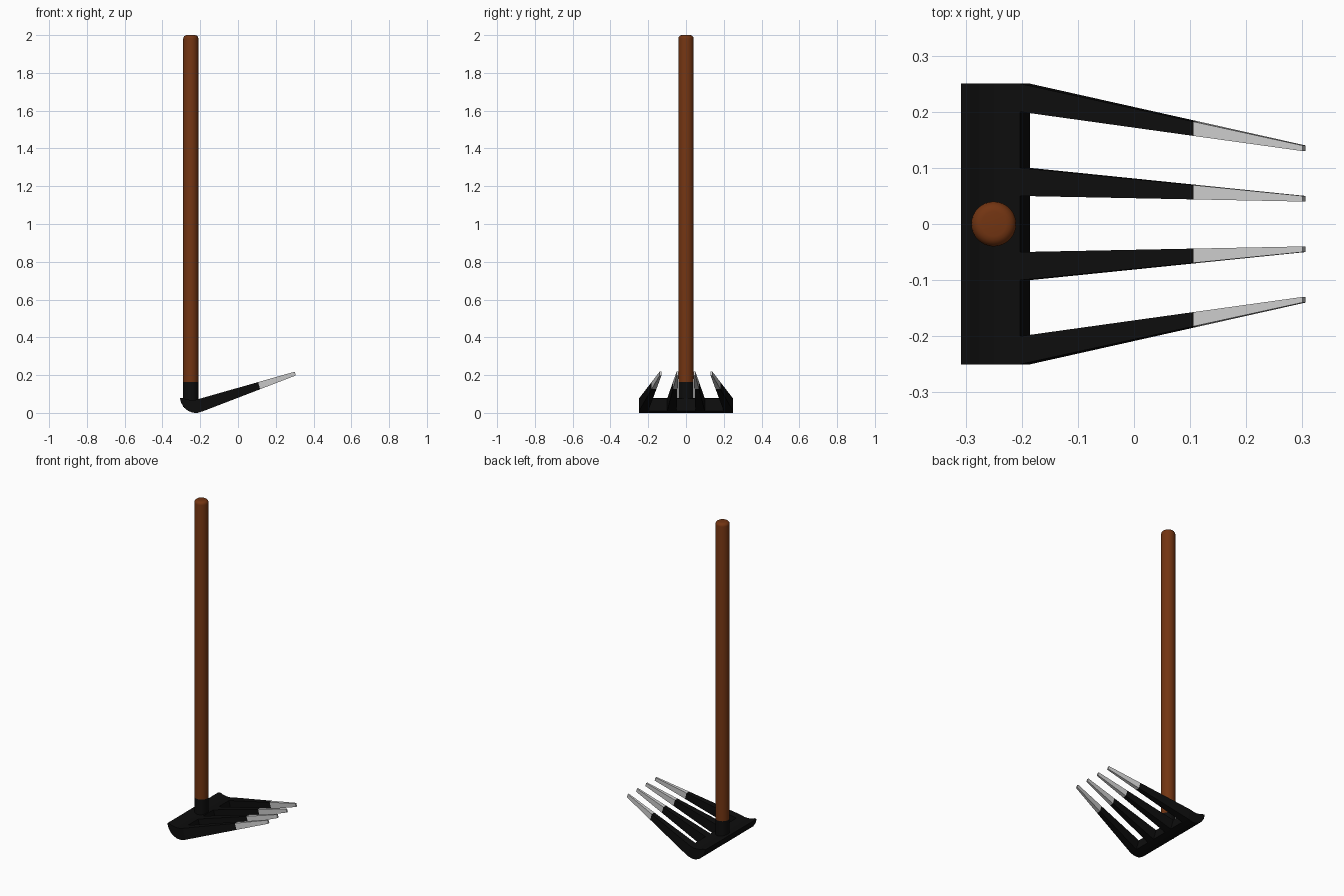
import bpy, bmesh
from mathutils import Vector

if "Cube" in bpy.data.objects:
    bpy.data.objects.remove(bpy.data.objects["Cube"])


def material(name, color):
    m = bpy.data.materials.new(name)
    m.diffuse_color = color
    m.use_nodes = True
    m.node_tree.nodes["Principled BSDF"].inputs["Base Color"].default_value = m.diffuse_color
    return m


black = material("black_metal", (0.004, 0.004, 0.004, 1))
wood = material("brown_wood", (0.17, 0.035, 0.006, 1))


def finish(name, bm, mat=None, smooth=False):
    bmesh.ops.recalc_face_normals(bm, faces=bm.faces)
    me = bpy.data.meshes.new(name)
    bm.to_mesh(me)
    bm.free()
    ob = bpy.data.objects.new(name, me)
    bpy.context.collection.objects.link(ob)
    if mat:
        me.materials.append(mat)
    if smooth:
        bpy.ops.object.select_all(action='DESELECT')
        ob.select_set(True)
        bpy.context.view_layer.objects.active = ob
        bpy.ops.object.shade_smooth_by_angle(angle=0.6)
    return ob


def loft(bm, rings):
    """Skin closed rings of points and cap both ends."""
    loops = [[bm.verts.new(p) for p in r] for r in rings]
    n = len(loops[0])
    for a, b in zip(loops, loops[1:]):
        for i in range(n):
            j = (i + 1) % n
            bm.faces.new((a[i], a[j], b[j], b[i]))
    bm.faces.new(loops[0])
    bm.faces.new(loops[-1])


# Curved crossbar: side profile swept across the width
profile = [(-0.308, 0.079), (-0.301, 0.053), (-0.286, 0.028), (-0.265, 0.011),
           (-0.24, 0.001), (-0.215, 0.0), (-0.185, 0.009),
           (-0.203, 0.075), (-0.225, 0.069), (-0.25, 0.068), (-0.275, 0.072), (-0.292, 0.079)]
bm = bmesh.new()
loft(bm, [[(x, y, z) for x, z in profile] for y in (-0.25, 0.25)])
finish("crossbar", bm, black)


# Tines: tapered bars with bare metal tips
def section(t, root, tip):
    """Cross-section of a tine at fraction t of its length."""
    y0, y1 = (a + (b - a) * t for a, b in zip(root, tip))
    top = Vector((-0.203, 0, 0.075)).lerp(Vector((0.300, 0, 0.218)), t)
    low = Vector((-0.185, 0, 0.009)).lerp(Vector((0.306, 0, 0.198)), t)
    return [(top.x, y0, top.z), (top.x, y1, top.z), (low.x, y1, low.z), (low.x, y0, low.z)]


for label, root, tip in (("outer", (0.20, 0.25), (0.13, 0.14)),
                         ("inner", (0.05, 0.10), (0.04, 0.05))):
    for side, s in (("left", 1), ("right", -1)):
        for part, t0, t1, mat in (("tine", 0, 0.615, black), ("tine_tip", 0.615, 1, None)):
            bm = bmesh.new()
            r, e = [s * v for v in root], [s * v for v in tip]
            loft(bm, [section(t0, r, e), section(t1, r, e)])
            finish(f"{label}_{part}_{side}", bm, mat)


# Handle pole with rounded top, and the socket that holds it
def pole(name, z0, z1, mat, bevel=0):
    bm = bmesh.new()
    bmesh.ops.create_cone(bm, cap_ends=True, segments=32, radius1=0.04, radius2=0.04, depth=z1 - z0)
    bmesh.ops.translate(bm, verts=bm.verts, vec=(-0.25, 0, (z0 + z1) / 2))
    if bevel:
        rim = [e for e in bm.edges if all(v.co.z > z1 - 1e-4 for v in e.verts)]
        bmesh.ops.bevel(bm, geom=rim, offset=bevel, segments=4, profile=0.5, affect='EDGES')
    return finish(name, bm, mat, True)


pole("handle", 0.163, 2.0, wood, 0.018)
pole("socket", 0.03, 0.163, black)
